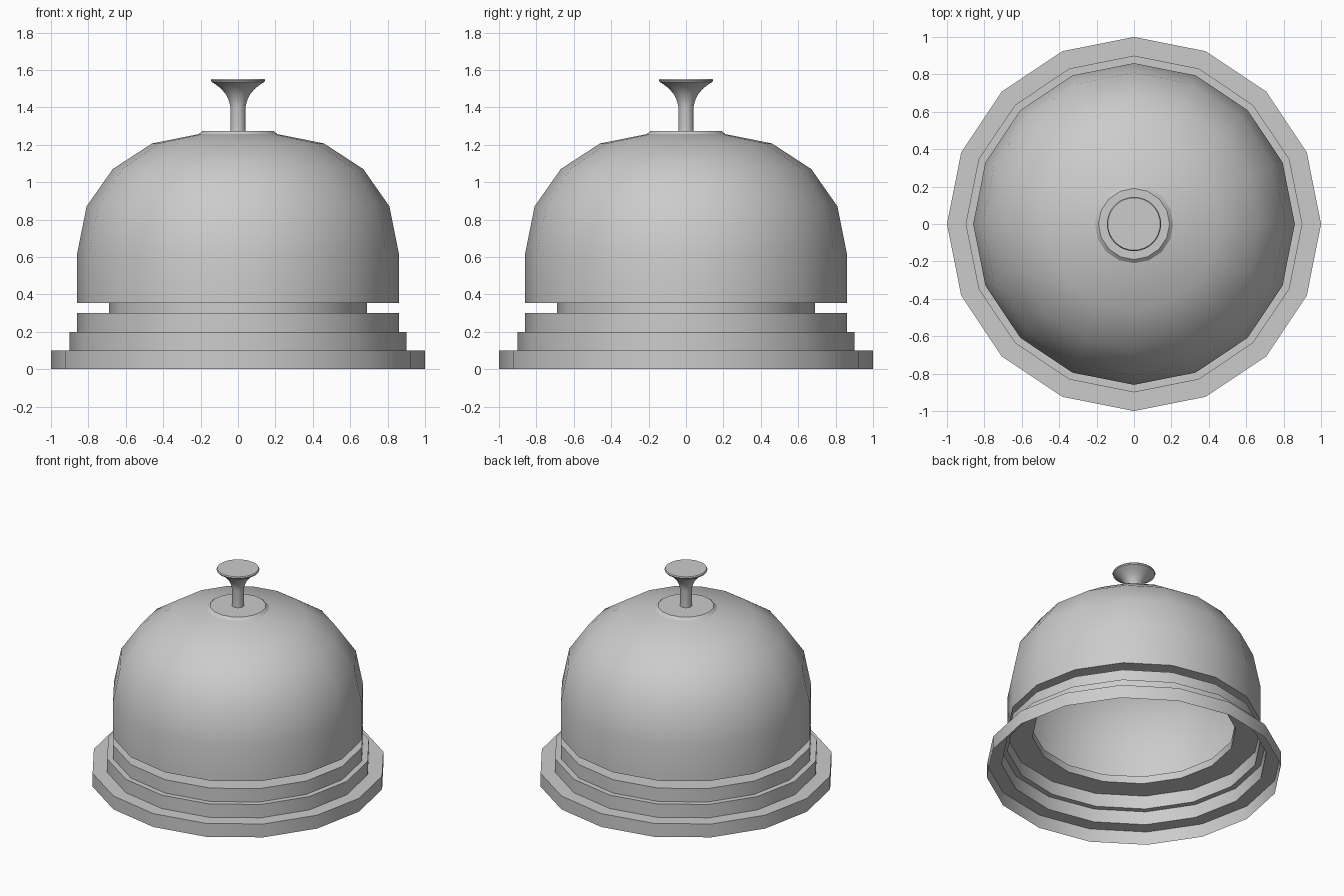
import bpy, bmesh, math

if "Cube" in bpy.data.objects:
    bpy.data.objects.remove(bpy.data.objects["Cube"])


def lathe(name, profile, sides):
    """Revolve an (r, z) profile around the z axis."""
    bm = bmesh.new()
    rings = []
    for r, z in profile:
        if r == 0:
            rings.append([bm.verts.new((0, 0, z))])
        else:
            rings.append([bm.verts.new((r * math.cos(2 * math.pi * i / sides),
                                        r * math.sin(2 * math.pi * i / sides), z))
                          for i in range(sides)])
    for a, b in zip(rings, rings[1:]):
        for i in range(sides):
            j = (i + 1) % sides
            if len(b) == 1:
                bm.faces.new((a[i], a[j], b[0]))
            else:
                bm.faces.new((a[i], a[j], b[j], b[i]))
    mesh = bpy.data.meshes.new(name)
    bm.to_mesh(mesh)
    bm.free()
    obj = bpy.data.objects.new(name, mesh)
    bpy.context.collection.objects.link(obj)
    bpy.ops.object.select_all(action='DESELECT')
    obj.select_set(True)
    bpy.context.view_layer.objects.active = obj
    bpy.ops.object.shade_smooth_by_angle(angle=math.radians(32))
    return obj


# Hollow stepped base, neck and dome as one open-bottomed shell
lathe("bell_body", [
    (1.0, 0), (1.0, 0.10), (0.90, 0.10), (0.90, 0.20), (0.86, 0.20),
    (0.86, 0.30), (0.69, 0.30), (0.69, 0.355), (0.86, 0.355),
    (0.86, 0.62), (0.81, 0.87), (0.67, 1.07), (0.46, 1.207), (0.21, 1.257),
], 16)

# Raised collar closing the top of the dome
lathe("top_collar", [(0.21, 1.257), (0.19, 1.275), (0, 1.275)], 16)

# Flared push button on its stem
lathe("push_button", [
    (0.04, 1.27), (0.04, 1.40), (0.048, 1.435), (0.065, 1.47), (0.09, 1.50),
    (0.12, 1.523), (0.142, 1.537), (0.145, 1.545), (0.14, 1.553), (0, 1.553),
], 32)
